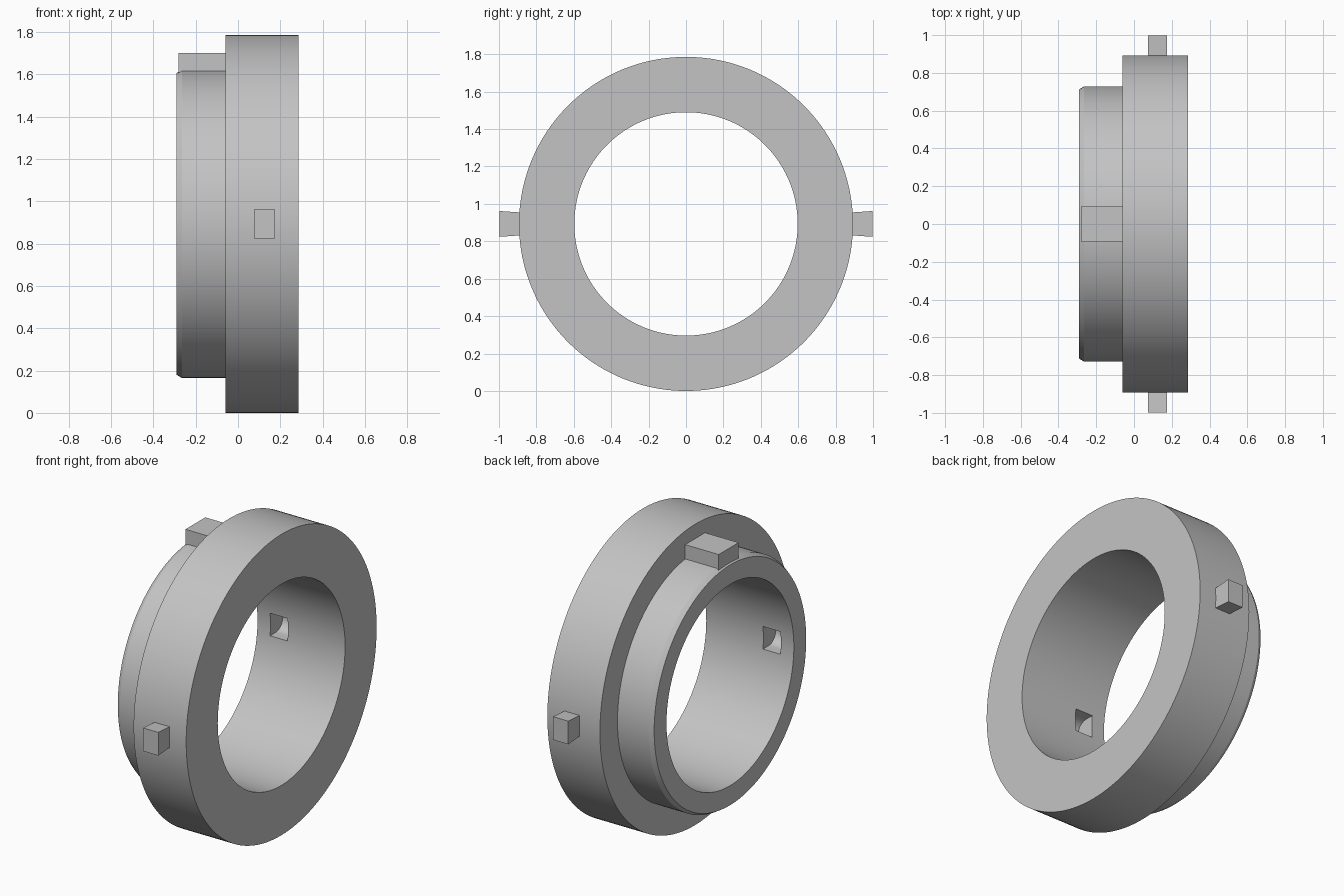
import bpy
import bmesh
from math import sin, cos, pi, radians
from mathutils import Matrix, Vector

if "Cube" in bpy.data.objects:
    bpy.data.objects.remove(bpy.data.objects["Cube"])

OUTER, COLLAR, BORE = 0.893, 0.728, 0.597
CENTRE = Vector((0, 0, OUTER))
STEP_X, FACE_X, END_X = -0.06, 0.285, -0.29

grey = bpy.data.materials.new("plain_grey")
grey.use_nodes = True
colour = (0.55, 0.55, 0.55, 1)
grey.diffuse_color = colour
grey.node_tree.nodes["Principled BSDF"].inputs["Base Color"].default_value = colour


def finish(name, bm):
    """Turn a bmesh into a grey object on the ring axis."""
    bmesh.ops.recalc_face_normals(bm, faces=bm.faces)
    mesh = bpy.data.meshes.new(name)
    bm.to_mesh(mesh)
    bm.free()
    mesh.materials.append(grey)
    obj = bpy.data.objects.new(name, mesh)
    obj.location = CENTRE
    bpy.context.collection.objects.link(obj)
    return obj


def prism(name, outline, x0, x1):
    """Extrude a (y, z) outline along x."""
    bm = bmesh.new()
    face = bm.faces.new([bm.verts.new((x0, y, z)) for y, z in outline])
    new = bmesh.ops.extrude_face_region(bm, geom=[face])["geom"]
    verts = [v for v in new if isinstance(v, bmesh.types.BMVert)]
    bmesh.ops.translate(bm, verts=verts, vec=(x1 - x0, 0, 0))
    return finish(name, bm)


def lathe(name, profile, segments=160):
    """Revolve a closed (x, radius) profile around the x axis."""
    bm = bmesh.new()
    rings = []
    for i in range(segments):
        turn = Matrix.Rotation(2 * pi * i / segments, 3, "X")
        rings.append([bm.verts.new(turn @ Vector((x, 0, r))) for x, r in profile])
    n = len(profile)
    for i, ring in enumerate(rings):
        after = rings[(i + 1) % segments]
        for j in range(n):
            k = (j + 1) % n
            bm.faces.new((ring[j], ring[k], after[k], after[j]))
    return finish(name, bm)


# Stepped ring: wide flange, narrower collar with a chamfered end, straight bore
ring = lathe("stepped_ring", [
    (FACE_X, BORE), (FACE_X, OUTER), (STEP_X, OUTER), (STEP_X, COLLAR),
    (END_X + 0.025, COLLAR), (END_X, COLLAR - 0.015), (END_X, BORE)])

# Locating key on top of the collar
prism("top_key", [(-0.093, 0.65), (0.093, 0.65), (0.093, 0.807), (-0.093, 0.807)],
      -0.28, STEP_X)

for side, label in ((-1, "front"), (1, "back")):
    # Pin with radial sides on the flange rim
    pin = [(side * r * cos(a), r * sin(a))
           for r, a in ((0.86, -0.069), (1.0, -0.069), (1.0, 0.069), (0.86, 0.069))]
    prism(label + "_pin", pin, 0.075, 0.175)

    # Round-ended pocket cut into the bore, inside the collar
    radius, mid = 0.067, 0.646
    pocket = [(side * 0.5, -radius)]
    for i in range(25):
        a = -pi / 2 + pi * i / 24
        pocket.append((side * (mid + radius * cos(a)), radius * sin(a)))
    pocket.append((side * 0.5, radius))
    cutter = prism(label + "_pocket_cutter", pocket, -0.205, -0.09)
    cutter.hide_render = True
    cut = ring.modifiers.new(label + "_pocket", "BOOLEAN")
    cut.operation = "DIFFERENCE"
    cut.solver = "EXACT"
    cut.object = cutter
    bpy.context.view_layer.objects.active = ring
    bpy.ops.object.modifier_apply(modifier=cut.name)
    bpy.data.objects.remove(cutter)

# Smooth the round walls, keep the edges crisp
bpy.ops.object.select_all(action="DESELECT")
ring.select_set(True)
bpy.context.view_layer.objects.active = ring
bpy.ops.object.shade_smooth_by_angle(angle=radians(25))
